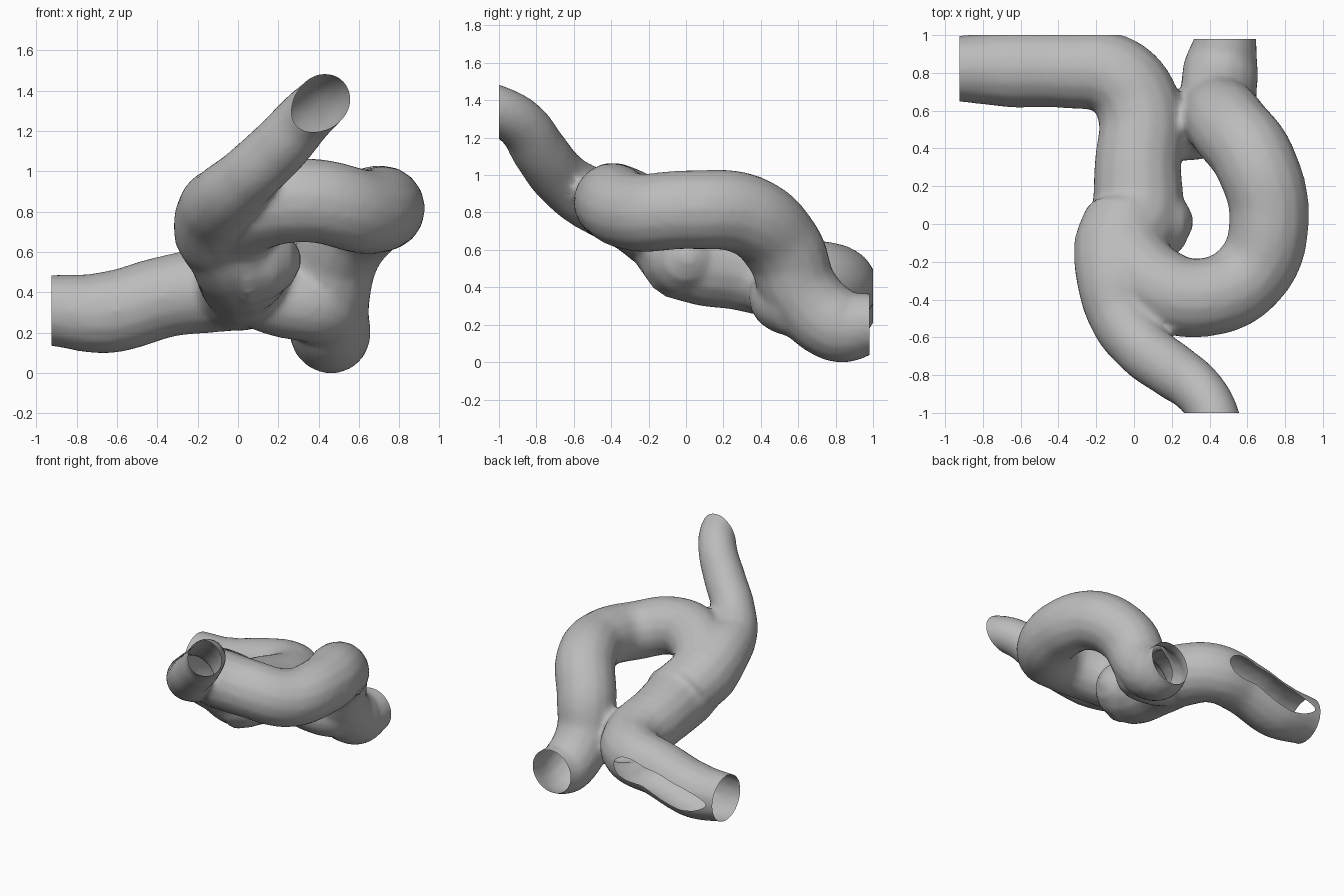
import bpy
import bmesh

cube = bpy.data.objects.get("Cube")
if cube:
    bpy.data.objects.remove(cube, do_unlink=True)

grey = bpy.data.materials.new("soft grey")
grey.use_nodes = True
colour = (0.5, 0.5, 0.5, 1)
grey.diffuse_color = colour
grey.node_tree.nodes["Principled BSDF"].inputs["Base Color"].default_value = colour


def evaluated_mesh(obj):
    deps = bpy.context.evaluated_depsgraph_get()
    return bpy.data.meshes.new_from_object(obj.evaluated_get(deps))


def tube(bm, path):
    """Sweep a round tube through (x, y, z, radius) points into bm."""
    curve = bpy.data.curves.new("tube_path", "CURVE")
    curve.dimensions = "3D"
    curve.bevel_depth = 1
    curve.bevel_resolution = 6
    curve.resolution_u = 8
    curve.use_fill_caps = True
    spline = curve.splines.new("BEZIER")
    spline.bezier_points.add(len(path) - 1)
    for point, (x, y, z, r) in zip(spline.bezier_points, path):
        point.co = (x, y, z)
        point.radius = r
        point.handle_left_type = point.handle_right_type = "AUTO"
    obj = bpy.data.objects.new("tube_path", curve)
    bpy.context.collection.objects.link(obj)
    mesh = evaluated_mesh(obj)
    bm.from_mesh(mesh)
    bpy.data.objects.remove(obj, do_unlink=True)
    bpy.data.meshes.remove(mesh)


# Main trunk: side inlet, bend, rising length to the fork
trunk = [(-1.1, .82, .31, .17), (-.93, .822, .31, .176), (-.65, .82, .3, .205),
         (-.35, .815, .38, .203), (-.09, .778, .42, .218), (.03, .6, .44, .228),
         (.02, .3, .505, .232), (.01, .02, .575, .25), (-.07, -.12, .71, .23)]
# Thin branch leaving the fork upward, its tip bending forward
thin_branch = [(-.04, .03, .62, .22), (-.09, -.13, .71, .232), (-.1, -.3, .8, .205),
               (-.07, -.48, .86, .175), (.04, -.65, .965, .155), (.21, -.78, 1.125, .15),
               (.335, -.875, 1.265, .14), (.42, -1, 1.345, .133), (.45, -1.12, 1.38, .13)]
# Wide loop curling round and dropping to the rear outlet
loop = [(-.08, -.13, .72, .22), (.12, -.33, .83, .215), (.36, -.39, .855, .21),
        (.62, -.26, .8, .21), (.715, .02, .815, .212), (.64, .33, .785, .218),
        (.5, .52, .61, .215), (.45, .62, .37, .205), (.46, .82, .197, .203),
        (.485, .98, .205, .165), (.485, 1.1, .205, .16)]
# Low bridge where the trunk and the loop's tail touch
bridge = [(.02, .5, .43, .18), (.22, .515, .36, .185), (.38, .54, .33, .185),
          (.47, .62, .29, .17)]
# Small bulge on the trunk's side
bulge = [(.03, -.01, .56, .24), (.16, 0, .56, .2), (.26, .01, .56, .13),
         (.31, .01, .56, .04)]

bm = bmesh.new()
for path in (trunk, thin_branch, loop, bridge, bulge):
    tube(bm, path)
bmesh.ops.remove_doubles(bm, verts=bm.verts, dist=.0005)
raw = bpy.data.meshes.new("raw_tubes")
bm.to_mesh(raw)
bm.free()

# Fuse the tubes into one skin
vessel = bpy.data.objects.new("branching_tube", raw)
bpy.context.collection.objects.link(vessel)
remesh = vessel.modifiers.new("fuse", "REMESH")
remesh.mode = "VOXEL"
remesh.voxel_size = .022
smooth = vessel.modifiers.new("soften", "SMOOTH")
smooth.factor = .5
smooth.iterations = 6
skin = evaluated_mesh(vessel)
vessel.modifiers.clear()
vessel.data = skin

# Slice the ends open, leaving hollow mouths
bm = bmesh.new()
bm.from_mesh(skin)


def slice_off(co, normal, keep=lambda v: True):
    faces = [f for f in bm.faces if keep(f.calc_center_median())]
    edges = {e for f in faces for e in f.edges}
    verts = {v for f in faces for v in f.verts}
    bmesh.ops.bisect_plane(bm, geom=list(verts) + list(edges) + faces,
                           plane_co=co, plane_no=normal, clear_outer=True)


slice_off((-.925, 0, 0), (-1, 0, 0))
slice_off((0, -1, 0), (0, -1, 0))
slice_off((0, .98, 0), (0, 1, 0), lambda c: c.x > .22 and c.y > .85)
slice_off((0, 1, 0), (0, 1, 0))
bm.to_mesh(skin)
bm.free()

skin.materials.clear()
skin.materials.append(grey)
for poly in skin.polygons:
    poly.material_index = 0
    poly.use_smooth = True
